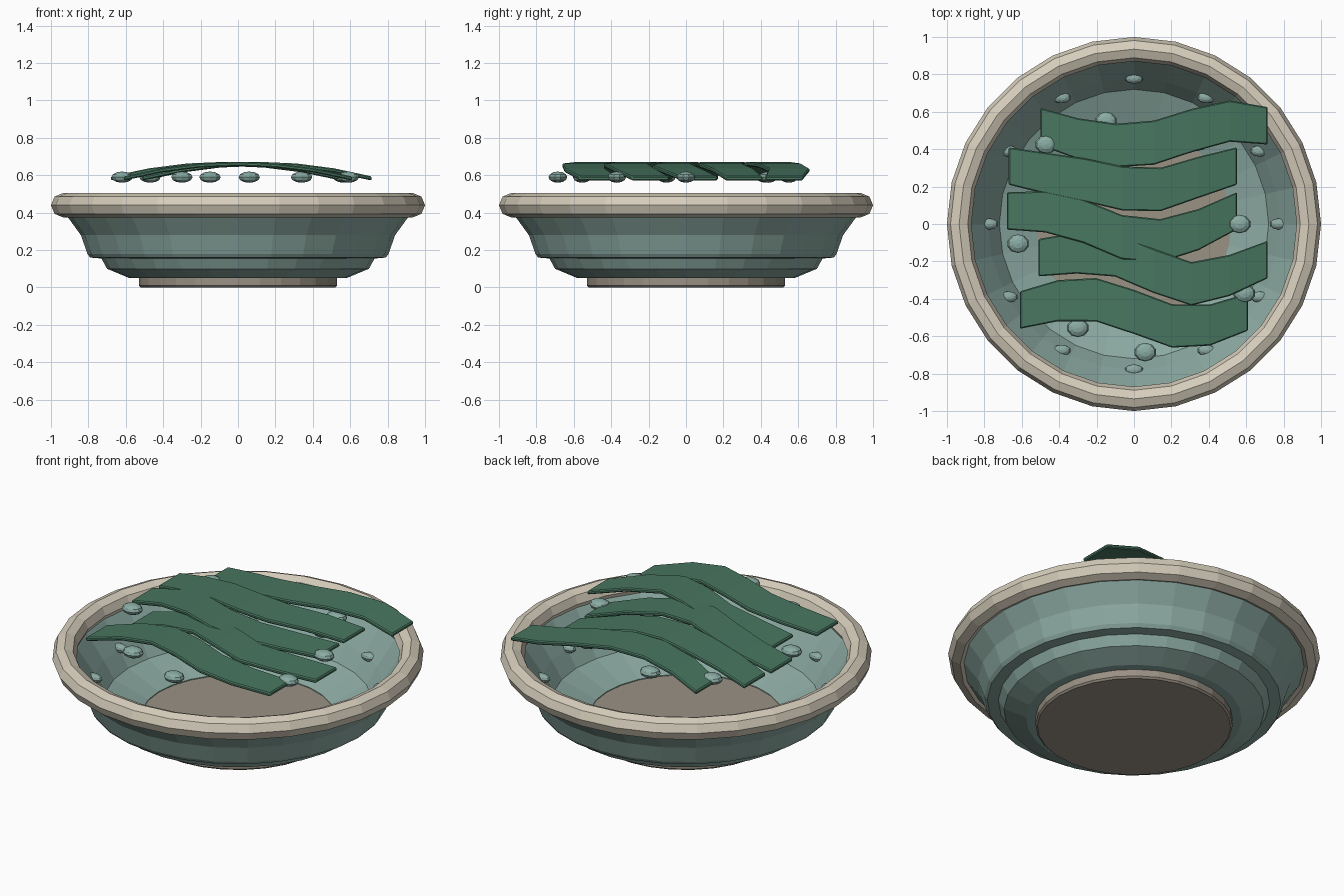
import bpy, bmesh, math

if "Cube" in bpy.data.objects:
    bpy.data.objects.remove(bpy.data.objects["Cube"])

def material(name, rgb):
    m = bpy.data.materials.new(name)
    lin = [(c / 255 / 12.92) if c < 10 else ((c / 255 + 0.055) / 1.055) ** 2.4 for c in rgb]
    m.diffuse_color = (*lin, 1)
    m.use_nodes = True
    m.node_tree.nodes["Principled BSDF"].inputs["Base Color"].default_value = m.diffuse_color
    return m

CREAM = material("cream rim", (214, 206, 188))
CLAY = material("clay foot", (154, 145, 132))
TEAL = material("pale teal glaze", (140, 170, 162))
PEARL = material("pearl teal", (138, 172, 163))
GREEN = material("leaf green", (72, 118, 96))

def finish(name, bm, mat):
    bmesh.ops.recalc_face_normals(bm, faces=bm.faces)
    me = bpy.data.meshes.new(name)
    bm.to_mesh(me)
    bm.free()
    me.materials.append(mat)
    ob = bpy.data.objects.new(name, me)
    bpy.context.collection.objects.link(ob)
    return ob

def lathe(name, profile, sides, mat, closed=False):
    """Revolve (radius, height) points; cap the ends if a radius is zero."""
    bm = bmesh.new()
    rings = []
    for r, z in profile:
        if r == 0:
            rings.append([bm.verts.new((0, 0, z))] * sides)
        else:
            rings.append([bm.verts.new((r * math.sin(2 * math.pi * i / sides),
                                        r * math.cos(2 * math.pi * i / sides), z))
                          for i in range(sides)])
    pairs = list(zip(rings, rings[1:])) + ([(rings[-1], rings[0])] if closed else [])
    for a, b in pairs:
        for i in range(sides):
            j = (i + 1) % sides
            quad = list(dict.fromkeys((a[i], a[j], b[j], b[i])))
            bm.faces.new(quad)
    return finish(name, bm, mat)

def pebble(name, loc, size, mat):
    bm = bmesh.new()
    bmesh.ops.create_uvsphere(bm, u_segments=10, v_segments=6, radius=1)
    bmesh.ops.scale(bm, vec=size, verts=bm.verts)
    bmesh.ops.translate(bm, vec=loc, verts=bm.verts)
    return finish(name, bm, mat)

# Foot, whose top is the visible floor
lathe("foot", [(0, 0), (0.52, 0), (0.53, 0.01), (0.53, 0.08), (0, 0.08)], 28, CLAY)

# Stepped bowl with inner and outer wall
lathe("bowl", [(0.52, 0.05), (0.58, 0.05), (0.70, 0.10), (0.73, 0.155), (0.79, 0.16),
               (0.805, 0.18), (0.84, 0.28), (0.92, 0.39), (0.90, 0.44), (0.875, 0.41),
               (0.78, 0.27), (0.72, 0.17), (0.52, 0.085)], 28, TEAL, closed=True)

# Rounded rim
lathe("rim", [(0.935 + 0.065 * math.cos(k * math.pi / 4), 0.44 + 0.065 * math.sin(k * math.pi / 4))
              for k in range(8)], 28, CREAM, closed=True)

# Raised studs around the inner wall
for i in range(12):
    a = i * math.pi / 6
    pebble("stud", (0.775 * math.sin(a), 0.78 * math.cos(a), 0.275), (0.05, 0.03, 0.025), TEAL)

# Pearls resting under the leaves
for x, y in [(-0.15, 0.55), (-0.47, 0.425), (-0.62, -0.105), (-0.30, -0.555),
             (0.06, -0.685), (0.59, -0.37), (0.565, 0.0), (0.34, 0.44)]:
    pebble("pearl", (x, y, 0.59), (0.06, 0.05, 0.03), PEARL)

# Wavy arched leaf strips: start x, end x, centre-line y at even steps
strips = [
    (-0.50, 0.715, [0.52, 0.455, 0.42, 0.435, 0.50, 0.55, 0.525]),
    (-0.67, 0.55, [0.31, 0.27, 0.235, 0.19, 0.185, 0.25, 0.31]),
    (-0.68, 0.55, [0.07, 0.065, 0.015, -0.07, -0.09, -0.03, 0.07]),
    (-0.51, 0.715, [-0.18, -0.155, -0.165, -0.25, -0.32, -0.275, -0.19]),
    (-0.61, 0.61, [-0.46, -0.41, -0.405, -0.47, -0.545, -0.54, -0.47]),
]
for x0, x1, mids in strips:
    bm = bmesh.new()
    n = len(mids) - 1
    rows = []
    for i, y in enumerate(mids):
        t = 2 * i / n - 1
        z = 0.672 - 0.078 * t * t
        w = 0.10 + 0.018 * (1 - t * t)
        x = x0 + (x1 - x0) * i / n
        rows.append([bm.verts.new((x, y + s * w, z + d))
                     for s, d in ((-1, -0.022), (1, -0.022), (1, 0), (-1, 0))])
    for a, b in zip(rows, rows[1:]):
        for k in range(4):
            bm.faces.new((a[k], a[(k + 1) % 4], b[(k + 1) % 4], b[k]))
    bm.faces.new(rows[0])
    bm.faces.new(rows[-1])
    strip = finish("leaf_strip", bm, GREEN)
    bev = strip.modifiers.new("soft edge", 'BEVEL')
    bev.width = 0.006
    bev.segments = 1
    bev.limit_method = 'ANGLE'
    bev.angle_limit = math.radians(50)
